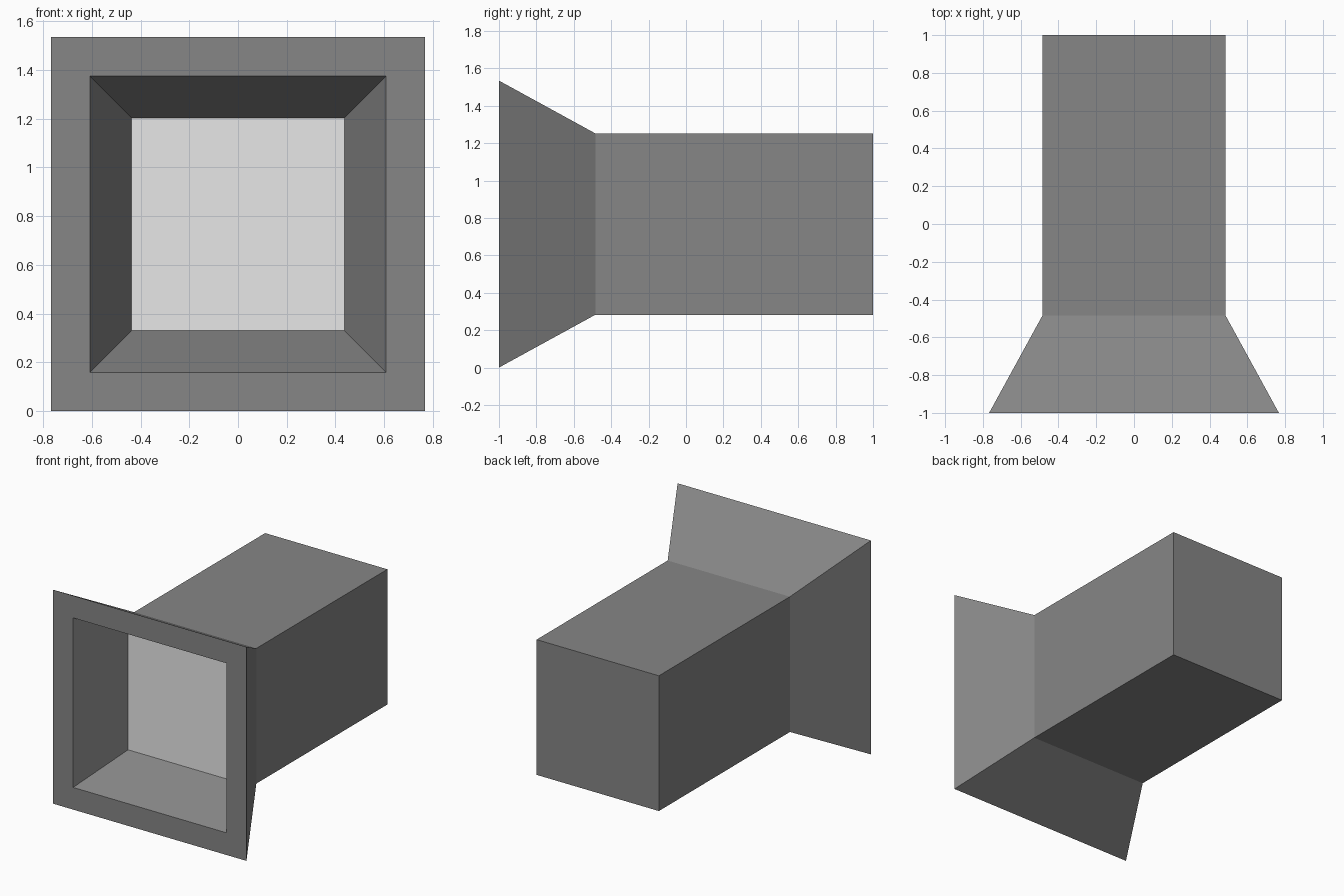
import bpy
import bmesh

cube = bpy.data.objects.get("Cube")
if cube:
    bpy.data.objects.remove(cube, do_unlink=True)

CENTRE_Z = 0.767


def make_material(name, value):
    mat = bpy.data.materials.new(name)
    mat.use_nodes = True
    colour = (value, value, value, 1)
    mat.diffuse_color = colour
    mat.node_tree.nodes["Principled BSDF"].inputs["Base Color"].default_value = colour
    return mat


def square_ring(bm, half, y):
    corners = [(-1, -1), (1, -1), (1, 1), (-1, 1)]
    return [bm.verts.new((sx * half, y, CENTRE_Z + sz * half)) for sx, sz in corners]


def square_loft(name, sections, mat, cap_end=False):
    """Skin square sections (half size, y) in order, optionally closing the last."""
    bm = bmesh.new()
    rings = [square_ring(bm, half, y) for half, y in sections]
    for a, b in zip(rings, rings[1:]):
        for i in range(4):
            j = (i + 1) % 4
            bm.faces.new((a[i], a[j], b[j], b[i]))
    if cap_end:
        bm.faces.new(rings[-1])
    mesh = bpy.data.meshes.new(name)
    bm.to_mesh(mesh)
    bm.free()
    mesh.materials.append(mat)
    obj = bpy.data.objects.new(name, mesh)
    bpy.context.collection.objects.link(obj)
    return obj


dark_grey = make_material("dark grey housing", 0.237)
light_grey = make_material("light grey panel", 0.8)

# Housing: throat, sloped recess, flat rim, outer flare, box body and back
square_loft("housing", [
    (0.436, -0.623),
    (0.608, -1.0),
    (0.767, -1.0),
    (0.485, -0.485),
    (0.485, 1.0),
], dark_grey, cap_end=True)

# Pale panel closing the recess, facing the front
square_loft("recessed_panel", [(0.436, -0.623)], light_grey, cap_end=True)
